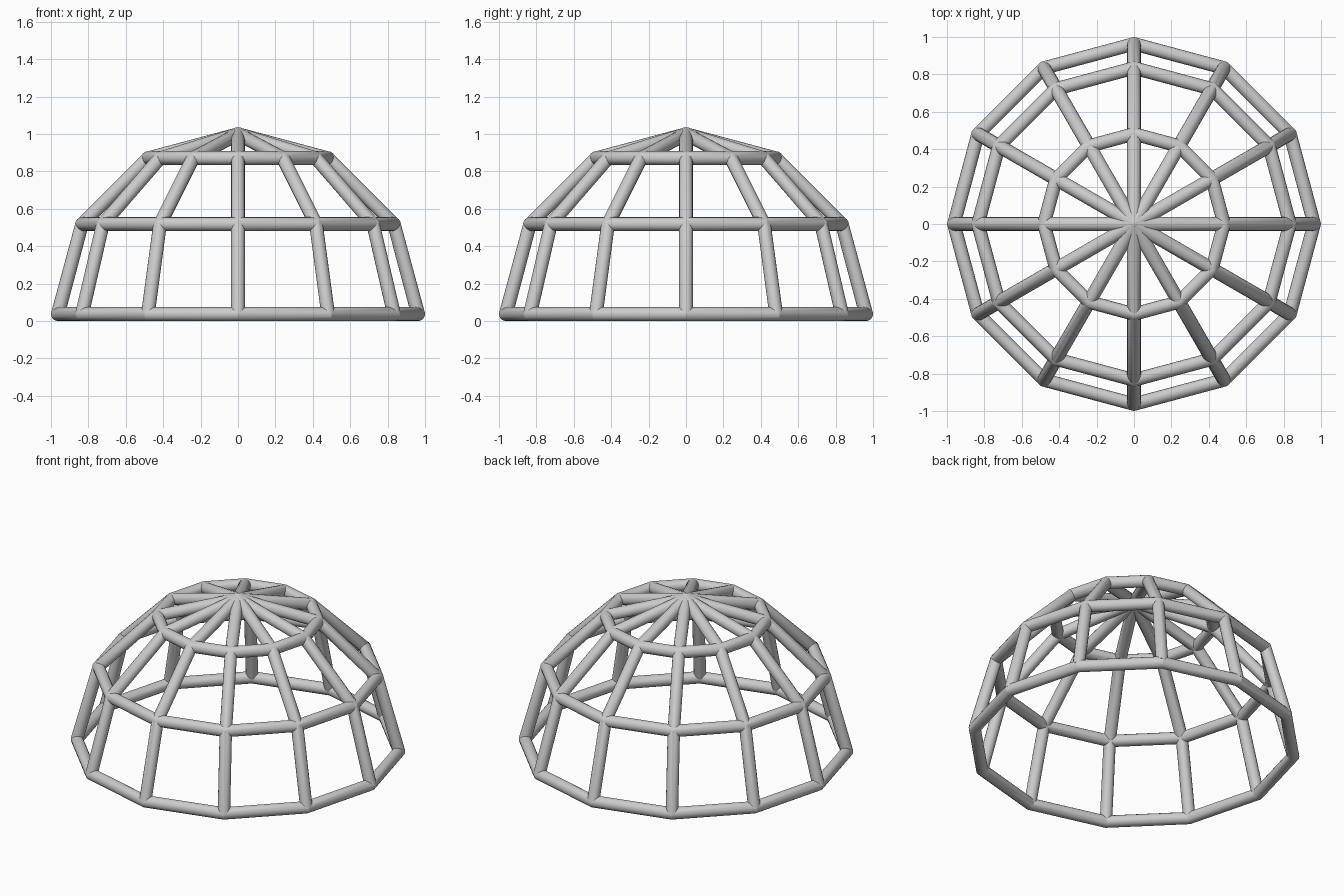
import bpy
from math import sin, cos, radians

if "Cube" in bpy.data.objects:
    bpy.data.objects.remove(bpy.data.objects["Cube"])

R = 0.963      # dome radius to tube centres
T = 0.037      # tube radius
SEG = 12       # sides around the dome


def tube(name, points, closed):
    """Round tube along a straight-segmented path, as a mesh."""
    cu = bpy.data.curves.new(name, 'CURVE')
    cu.dimensions = '3D'
    cu.bevel_depth = T
    cu.bevel_resolution = 6
    cu.use_fill_caps = not closed
    sp = cu.splines.new('POLY')
    sp.points.add(len(points) - 1)
    for p, co in zip(sp.points, points):
        p.co = (*co, 1)
    sp.use_cyclic_u = closed
    ob = bpy.data.objects.new(name, cu)
    bpy.context.collection.objects.link(ob)
    bpy.ops.object.select_all(action='DESELECT')
    ob.select_set(True)
    bpy.context.view_layer.objects.active = ob
    bpy.ops.object.convert(target='MESH')
    bpy.ops.object.shade_smooth_by_angle(angle=radians(25))
    return bpy.context.object


def dome_point(lat, lon):
    lat, lon = radians(lat), radians(lon)
    return (R * cos(lat) * cos(lon), R * cos(lat) * sin(lon), T + R * sin(lat))


# Horizontal rings
for name, lat in (("base_ring", 0), ("middle_ring", 30), ("upper_ring", 60)):
    tube(name, [dome_point(lat, i * 360 / SEG) for i in range(SEG)], True)

# Arched ribs running from base to base over the top
for i in range(SEG // 2):
    tube(f"arched_rib_{i + 1}",
         [dome_point(lat, i * 360 / SEG) for lat in range(0, 181, 30)], False)
